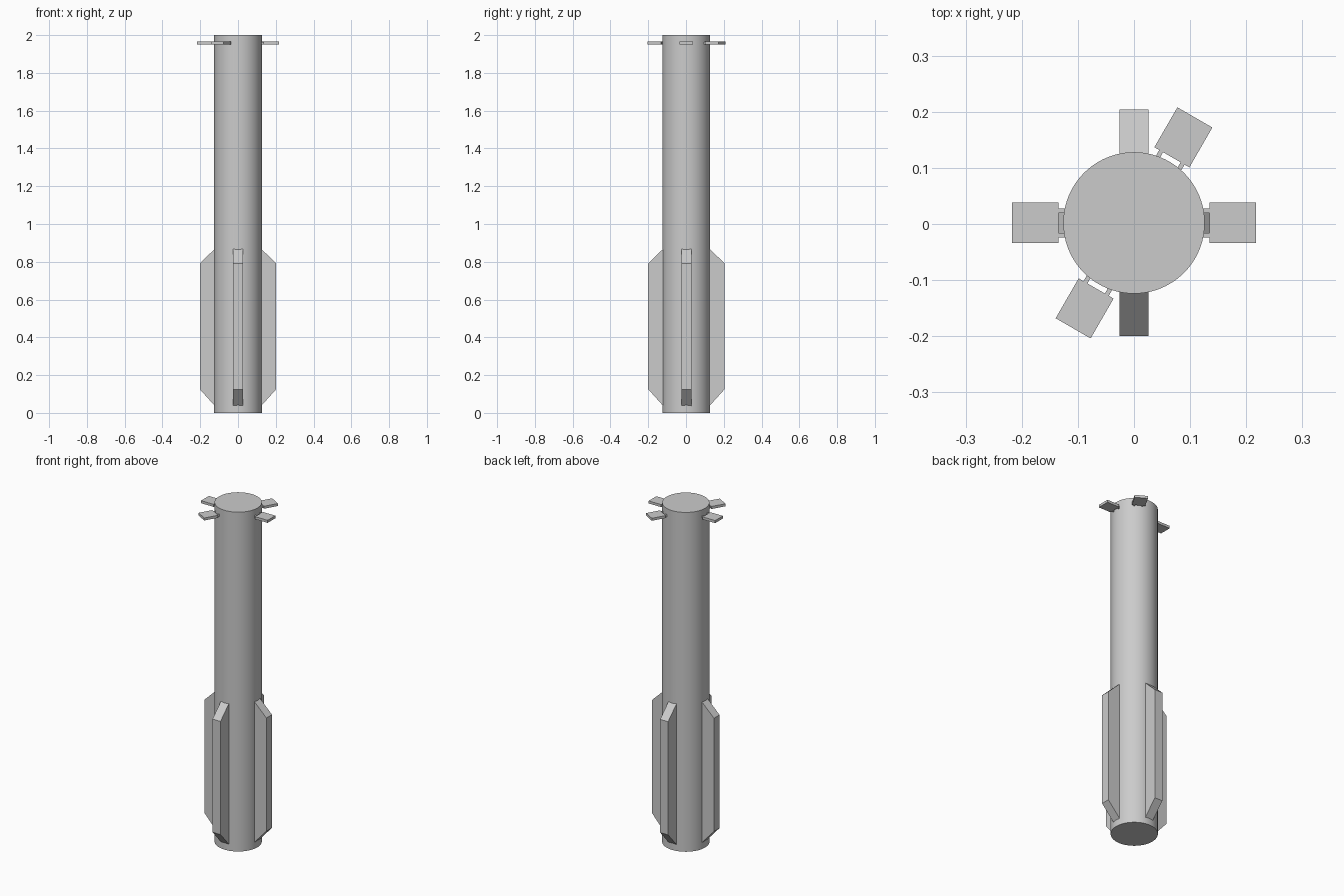
import bpy, bmesh, math
from mathutils import Matrix, Vector

if "Cube" in bpy.data.objects:
    bpy.data.objects.remove(bpy.data.objects["Cube"])

CY = 0.002  # slight offset of the body axis


def finish(bm, name, angle=0.0):
    # Turn about the body axis and make the object
    bmesh.ops.transform(bm, verts=bm.verts,
                        matrix=Matrix.Translation((0, CY, 0)) @ Matrix.Rotation(angle, 4, 'Z'))
    bmesh.ops.recalc_face_normals(bm, faces=bm.faces)
    me = bpy.data.meshes.new(name)
    bm.to_mesh(me)
    bm.free()
    ob = bpy.data.objects.new(name, me)
    bpy.context.collection.objects.link(ob)
    return ob


def add_box(bm, lo, hi):
    lo, hi = Vector(lo), Vector(hi)
    m = Matrix.Translation((lo + hi) / 2) @ Matrix.Diagonal((*(hi - lo), 1))
    bmesh.ops.create_cube(bm, size=1, matrix=m)


def side_fin(name, angle):
    # Chamfered outline in the radial plane, extruded across its thickness
    outline = [(0.12, 0.034), (0.202, 0.125), (0.202, 0.792), (0.12, 0.871)]
    bm = bmesh.new()
    face = bm.faces.new([bm.verts.new((r, -0.026, z)) for r, z in outline])
    ext = bmesh.ops.extrude_face_region(bm, geom=[face])
    moved = [v for v in ext['geom'] if isinstance(v, bmesh.types.BMVert)]
    bmesh.ops.translate(bm, verts=moved, vec=(0, 0.052, 0))
    finish(bm, name, angle)


def top_paddle(name, angle):
    # Flat plate held by two short prongs
    bm = bmesh.new()
    add_box(bm, (0.135, -0.036, 1.95), (0.217, 0.036, 1.965))
    for s in (-1, 1):
        y = s * 0.022
        add_box(bm, (0.115, y - 0.004, 1.951), (0.136, y + 0.004, 1.964))
    finish(bm, name, angle)


# Main cylinder
bm = bmesh.new()
bmesh.ops.create_cone(bm, cap_ends=True, segments=96, radius1=0.126, radius2=0.126,
                      depth=2, matrix=Matrix.Translation((0, 0, 1)))
body = finish(bm, "body_tube")
bpy.context.view_layer.objects.active = body
body.select_set(True)
bpy.ops.object.shade_smooth_by_angle(angle=math.radians(30))

# Four lower fins
for i in range(4):
    side_fin(f"lower_fin_{i + 1}", i * math.pi / 2)

# Four upper paddles in two opposite pairs
for i, deg in enumerate((0, 60, 180, 240)):
    top_paddle(f"upper_paddle_{i + 1}", math.radians(deg))
